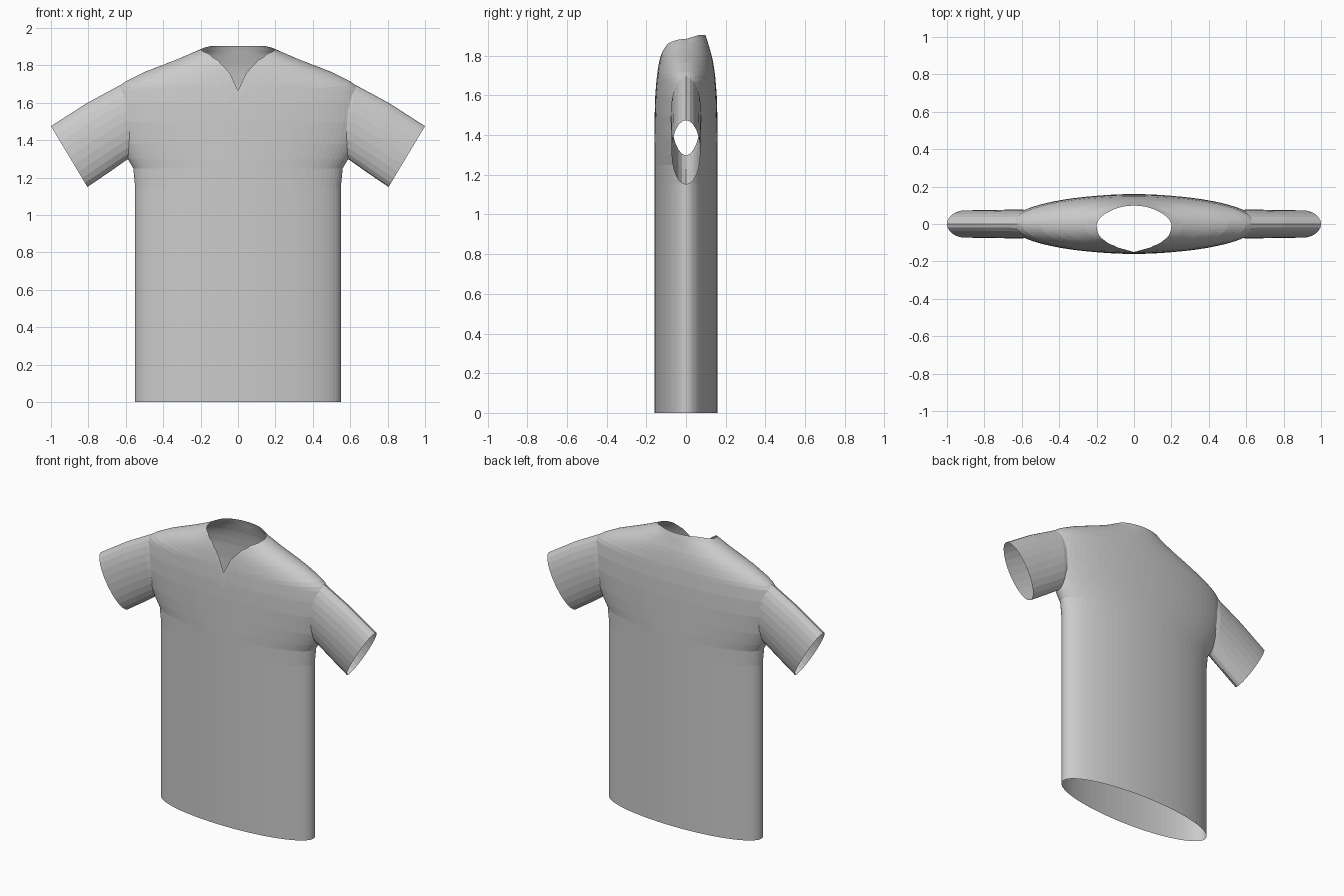
import bpy, bmesh, math
from mathutils import Vector

cube = bpy.data.objects.get("Cube")
if cube:
    bpy.data.objects.remove(cube, do_unlink=True)

cloth = bpy.data.materials.new("grey cloth")
cloth.use_nodes = True
GREY = (0.6, 0.6, 0.6, 1)
cloth.diffuse_color = GREY
cloth.node_tree.nodes["Principled BSDF"].inputs["Base Color"].default_value = GREY

CLOTH, OPENING = 0, 1  # faces in the second slot are temporary lids


def lerp(points, t):
    """Piecewise linear lookup in a list of (position, value)."""
    for (p, u), (q, v) in zip(points, points[1:]):
        if t <= q:
            return u + (v - u) * max(0, t - p) / (q - p)
    return points[-1][1]


def loft(bm, rings):
    """Skin a list of closed rings of points, return their vertices."""
    loops = [[bm.verts.new(p) for p in ring] for ring in rings]
    for low, high in zip(loops, loops[1:]):
        for i in range(len(low)):
            j = (i + 1) % len(low)
            bm.faces.new((low[i], low[j], high[j], high[i]))
    return loops


def finish(name, bm):
    bmesh.ops.recalc_face_normals(bm, faces=bm.faces[:])
    mesh = bpy.data.meshes.new(name)
    bm.to_mesh(mesh)
    bm.free()
    mesh.materials.append(cloth)
    mesh.materials.append(cloth)
    obj = bpy.data.objects.new(name, mesh)
    bpy.context.collection.objects.link(obj)
    return obj


# Torso profiles by height: half width and half depth
WIDTH = [(0, .55), (1.15, .55), (1.25, .56), (1.3, .59), (1.38, .63),
         (1.5, .665), (1.6, .665), (1.68, .645), (1.71, .61), (1.765, .5),
         (1.83, .33), (1.865, .25), (1.885, .2), (1.905, .18)]
DEPTH = [(0, .16), (1.3, .16), (1.5, .158), (1.6, .155), (1.7, .147),
         (1.76, .138), (1.8, .13), (1.85, .115), (1.885, .105), (1.905, .098)]
# Neckline height along the front, by sideways share of the width
NECK = [(0, 1.665), (.05, 1.735), (.11, 1.775), (.3, 1.825),
        (.6, 1.862), (1, 1.885)]
COLUMNS, YOKE, TOP = 80, 1.45, 1.905


def torso_ring(level):
    ring = []
    for i in range(COLUMNS):
        a = math.tau * i / COLUMNS
        c, s = math.cos(a), math.sin(a)
        rim = 1.885 + .02 * min(1, 1.5 * s) if s >= 0 else lerp(NECK, abs(c))
        z = level
        if level > YOKE:
            z = YOKE + (level - YOKE) * (rim - YOKE) / (TOP - YOKE)
        ring.append((c * lerp(WIDTH, z), s * lerp(DEPTH, z), z))
    return ring


def make_torso():
    bm = bmesh.new()
    levels = [0, 1.15, 1.2, 1.25, 1.3, 1.34, 1.38, 1.42]
    steps = 18
    levels += [YOKE + (TOP - YOKE) * i / steps for i in range(steps + 1)]
    loops = loft(bm, [torso_ring(z) for z in levels])
    bm.faces.new(loops[0]).material_index = OPENING
    middle = bm.verts.new((0, 0, 1.72))
    rim = loops[-1]
    for i in range(COLUMNS):
        lid = bm.faces.new((rim[i], rim[(i + 1) % COLUMNS], middle))
        lid.material_index = OPENING
    return finish("shirt", bm)


# Sleeve sections: top point, bottom point (x, z) and half depth
SECTIONS = [((.46, 1.74), (.44, 1.37), .06), ((.62, 1.70), (.595, 1.295), .078),
            ((.81, 1.597), (.69, 1.228), .075), ((1, 1.475), (.805, 1.15), .073)]


def make_sleeve(name, side):
    bm = bmesh.new()
    rings = []
    for top, bottom, depth in SECTIONS:
        top, bottom = Vector(top), Vector(bottom)
        middle, half = (top + bottom) / 2, (top - bottom) / 2
        ring = []
        for i in range(24):
            a = math.tau * i / 24
            p = middle + half * math.cos(a)
            ring.append((side * p.x, depth * math.sin(a), p.y))
        rings.append(ring)
    loops = loft(bm, rings)
    bm.faces.new(loops[0])
    bm.faces.new(loops[-1]).material_index = OPENING
    return finish(name, bm)


# Join the sleeves to the torso so the armholes are open inside
shirt = make_torso()
bpy.context.view_layer.objects.active = shirt
for name, side in (("left_sleeve", 1), ("right_sleeve", -1)):
    sleeve = make_sleeve(name, side)
    join = shirt.modifiers.new(name, 'BOOLEAN')
    join.operation = 'UNION'
    join.solver = 'EXACT'
    join.material_mode = 'INDEX'
    join.object = sleeve
    bpy.ops.object.modifier_apply(modifier=join.name)
    bpy.data.objects.remove(sleeve, do_unlink=True)

# Remove the lids to open the hem, neck and cuffs
bm = bmesh.new()
bm.from_mesh(shirt.data)
lids = [f for f in bm.faces if f.material_index == OPENING]
bmesh.ops.delete(bm, geom=lids, context='FACES')
bm.to_mesh(shirt.data)
bm.free()
shirt.data.materials.pop()
